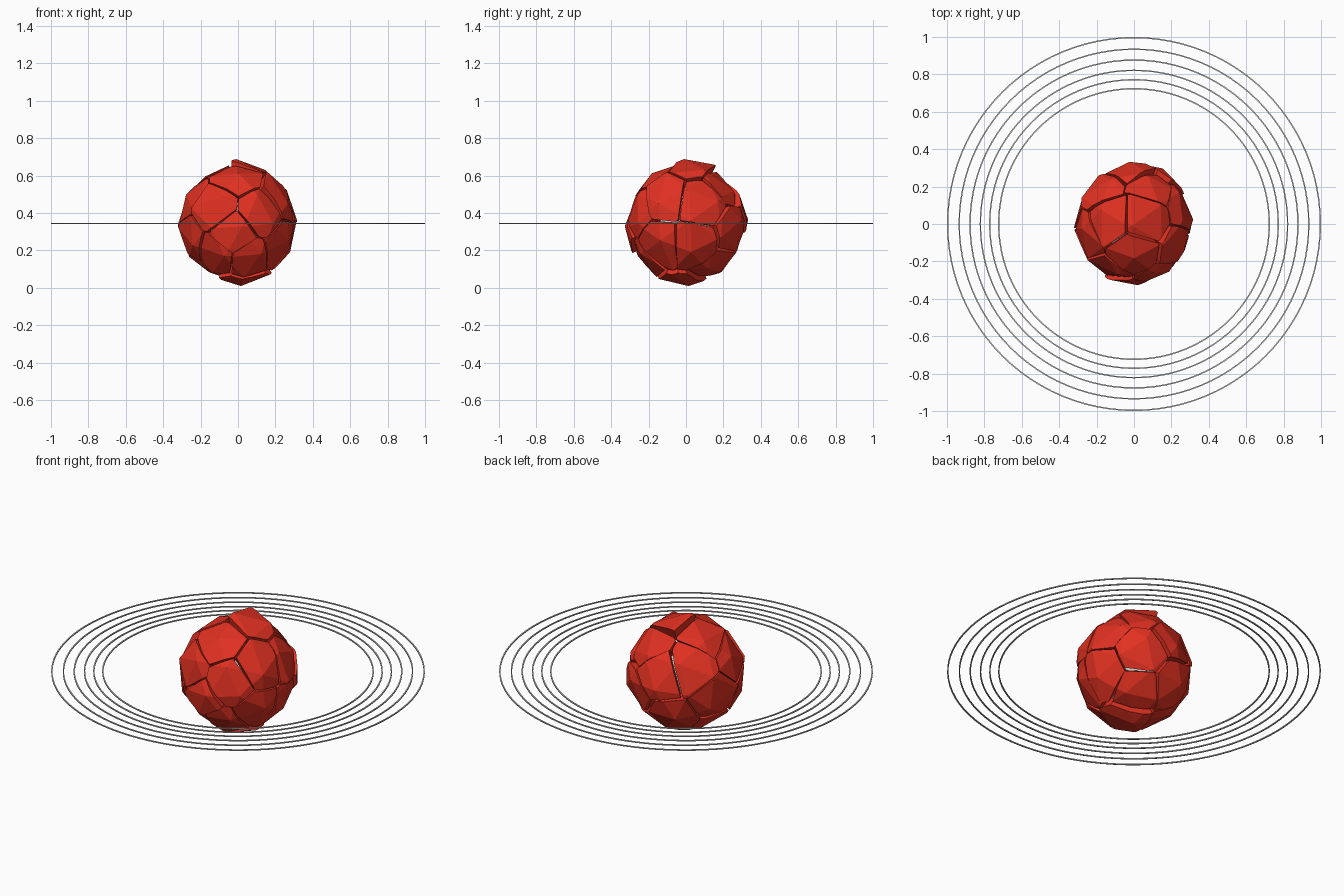
import bpy, bmesh, math, random
from mathutils import Vector, Matrix

if "Cube" in bpy.data.objects:
    bpy.data.objects.remove(bpy.data.objects["Cube"])

random.seed(7)
CENTRE = Vector((0, 0, 0.345))
R = 0.318


def material(name, rgb):
    m = bpy.data.materials.new(name)
    m.diffuse_color = (*rgb, 1)
    m.use_nodes = True
    m.node_tree.nodes["Principled BSDF"].inputs["Base Color"].default_value = m.diffuse_color
    return m


def add_object(name, bm, mat=None):
    me = bpy.data.meshes.new(name)
    bm.to_mesh(me)
    bm.free()
    ob = bpy.data.objects.new(name, me)
    bpy.context.collection.objects.link(ob)
    ob.location = CENTRE
    if mat:
        me.materials.append(mat)
    return ob


red = material("shell_red", (0.75, 0.03, 0.015))
pale = material("core_pale", (0.9, 0.9, 0.9))

# Shard centre directions and how far each is pushed outwards
shards = [
    ((0.07, 0.04, 0.31), 0.022), ((0.00, -0.17, 0.25), 0.006),
    ((-0.13, -0.24, 0.08), 0.0), ((0.13, -0.26, 0.06), 0.0),
    ((-0.26, -0.13, -0.08), 0.004), ((-0.12, -0.22, -0.17), 0.0),
    ((0.06, -0.23, -0.20), 0.004), ((0.23, -0.15, -0.12), 0.0),
    ((0.24, -0.13, 0.15), 0.008), ((0.26, 0.09, 0.12), 0.0),
    ((0.27, 0.05, -0.13), 0.0), ((0.16, 0.25, -0.04), 0.012),
    ((0.11, 0.16, -0.24), 0.0), ((0.02, -0.03, -0.31), 0.018),
    ((-0.17, 0.03, -0.25), 0.0), ((-0.08, 0.23, -0.18), 0.006),
    ((-0.02, 0.28, 0.10), 0.014), ((-0.18, 0.20, 0.16), 0.004),
    ((-0.28, 0.10, -0.05), 0.0), ((-0.26, -0.07, 0.13), 0.0),
    ((-0.15, 0.03, 0.27), 0.0), ((0.10, 0.20, 0.21), 0.004),
    ((-0.03, -0.30, -0.06), 0.016),
]
dirs = [Vector(d).normalized() for d, _ in shards]
facet_turn = Matrix.Rotation(0.6, 3, 'X') @ Matrix.Rotation(0.4, 3, 'Z')

# Thick faceted shards, cut from the ball along planes halfway between centres
for i, (d, (_, push)) in enumerate(zip(dirs, shards)):
    bm = bmesh.new()
    bmesh.ops.create_icosphere(bm, subdivisions=2, radius=R)
    bmesh.ops.rotate(bm, matrix=facet_turn, verts=bm.verts)
    for other in dirs:
        if other is d:
            continue
        n = (other - d).normalized()
        bmesh.ops.bisect_plane(bm, geom=bm.verts[:] + bm.edges[:] + bm.faces[:],
                               plane_co=-n * 0.003, plane_no=n, clear_outer=True)
    bmesh.ops.dissolve_degenerate(bm, dist=0.004, edges=bm.edges)
    outer = bm.faces[:]
    rim = [e for e in bm.edges if e.is_boundary]
    inner = {v: bm.verts.new(v.co * 0.74) for v in bm.verts[:]}
    for f in outer:
        bm.faces.new([inner[v] for v in reversed(f.verts)])
    for e in rim:
        a, b = e.verts
        bm.faces.new((a, b, inner[b], inner[a]))
    bmesh.ops.recalc_face_normals(bm, faces=bm.faces)
    axis = Vector([random.uniform(-1, 1) for _ in range(3)]).normalized()
    tilt = Matrix.Rotation(math.radians(random.uniform(-7, 7)), 3, axis)
    bmesh.ops.rotate(bm, cent=d * R, matrix=tilt, verts=bm.verts)
    bmesh.ops.translate(bm, vec=d * push, verts=bm.verts)
    add_object(f"shell_shard_{i + 1}", bm, red)

# Pale core glimpsed through the cracks
bm = bmesh.new()
bmesh.ops.create_icosphere(bm, subdivisions=3, radius=0.215)
add_object("inner_core", bm, pale)

# Thin flat orbit rings
for k, r in enumerate((1.0, 0.938, 0.88, 0.825, 0.775, 0.727)):
    bm = bmesh.new()
    loops = []
    for rad, z in ((r, -0.003), (r, 0.003), (r - 0.007, 0.003), (r - 0.007, -0.003)):
        loops.append([bm.verts.new((rad * math.cos(a), rad * math.sin(a), z))
                      for a in (2 * math.pi * s / 96 for s in range(96))])
    for p in range(4):
        A, B = loops[p], loops[(p + 1) % 4]
        for s in range(96):
            t = (s + 1) % 96
            bm.faces.new((A[s], A[t], B[t], B[s]))
    bmesh.ops.recalc_face_normals(bm, faces=bm.faces)
    add_object(f"orbit_ring_{k + 1}", bm)
